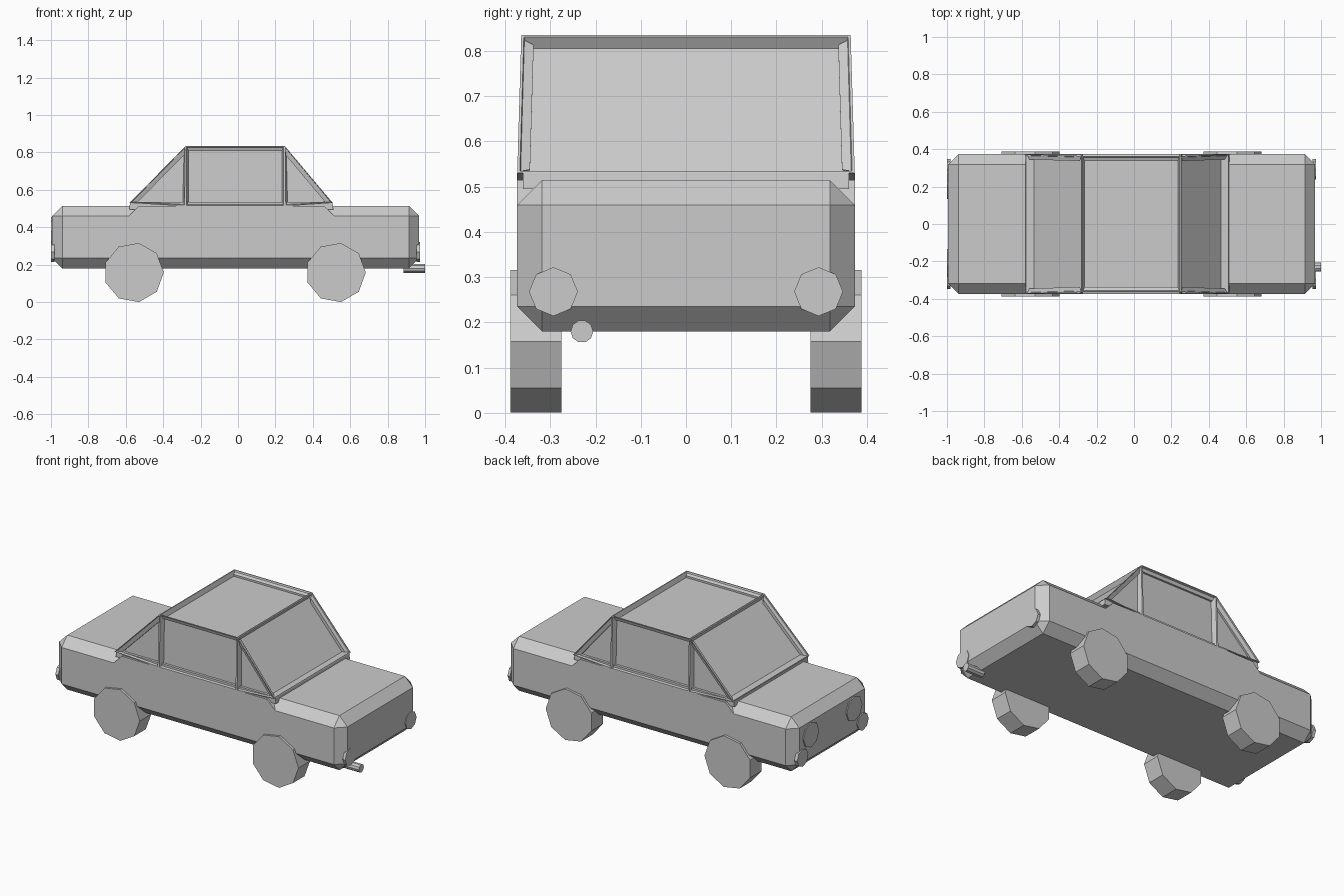
import bpy, bmesh
from math import cos, sin, tau

if "Cube" in bpy.data.objects:
    bpy.data.objects.remove(bpy.data.objects["Cube"])


def finish(bm, name):
    bmesh.ops.recalc_face_normals(bm, faces=bm.faces)
    mesh = bpy.data.meshes.new(name)
    bm.to_mesh(mesh)
    bm.free()
    obj = bpy.data.objects.new(name, mesh)
    bpy.context.collection.objects.link(obj)
    return obj


def prism(name, profile, axis, a, b):
    """Sweep a 2D profile between a and b along x (profile = y,z) or y (profile = x,z)."""
    bm = bmesh.new()
    put = (lambda u, v, t: (t, u, v)) if axis == 'x' else (lambda u, v, t: (u, t, v))
    rings = [[bm.verts.new(put(u, v, t)) for u, v in profile] for t in (a, b)]
    n = len(profile)
    for ring in rings:
        bm.faces.new(ring)
    for i in range(n):
        j = (i + 1) % n
        bm.faces.new((rings[0][i], rings[0][j], rings[1][j], rings[1][i]))
    return finish(bm, name)


def ngon(u, v, r, n):
    return [(u + r * cos(tau * i / n), v + r * sin(tau * i / n)) for i in range(n)]


# Body: box with every edge chamfered
bm = bmesh.new()
bmesh.ops.create_cube(bm, size=1)
for v in bm.verts:
    v.co = (-0.013 + v.co.x * 1.962, v.co.y * 0.746, 0.3475 + v.co.z * 0.335)
bmesh.ops.bevel(bm, geom=bm.edges[:], offset=0.055, segments=1, affect='EDGES')
finish(bm, "body")

# Sill filling the body chamfer below the cabin
prism("sill", [(-0.585, 0.45), (-0.585, 0.46), (-0.53, 0.515), (0.46, 0.515),
               (0.515, 0.46), (0.515, 0.45)], 'y', -0.373, 0.373)

# Cabin base ring
prism("cabin_base", [(-0.58, 0.495), (-0.578, 0.535), (0.505, 0.535), (0.51, 0.495)],
      'y', -0.36, 0.36)

# Cabin: roof, screens and three panes per side, all recessed in thin frames
bm = bmesh.new()
base_x, roof_x = (-0.58, -0.28, 0.25, 0.507), (-0.28, 0.25)
low, top = {}, {}
for s in (-1, 1):
    zs = (0.53, 0.512, 0.512, 0.53)
    low[s] = [bm.verts.new((x, s * 0.373, z)) for x, z in zip(base_x, zs)]
    top[s] = [bm.verts.new((x, s * 0.364, 0.835)) for x in roof_x]
panes = []
for s in (-1, 1):
    l, t = low[s], top[s]
    panes += [bm.faces.new(f) for f in ((l[0], l[1], t[0]),
                                        (l[1], l[2], t[1], t[0]),
                                        (l[2], l[3], t[1]))]
a, b = low[-1], low[1]
c, d = top[-1], top[1]
panes += [bm.faces.new(f) for f in ((c[0], c[1], d[1], d[0]),
                                    (a[0], c[0], d[0], b[0]),
                                    (a[3], b[3], d[1], c[1]))]
for i in range(3):
    bm.faces.new((a[i], b[i], b[i + 1], a[i + 1]))
bmesh.ops.recalc_face_normals(bm, faces=bm.faces)
bmesh.ops.inset_individual(bm, faces=panes, thickness=0.008, depth=0)
bmesh.ops.inset_individual(bm, faces=panes, thickness=0.014, depth=-0.028)
finish(bm, "cabin")

# Wheels
for end, x in (("front", -0.557), ("rear", 0.523)):
    for side, s in (("near", -1), ("far", 1)):
        prism(f"{end}_wheel_{side}", ngon(x, 0.158, 0.16, 9), 'y', s * 0.275, s * 0.388)

# Headlights, indicators and tail lights
for side, s in (("near", -1), ("far", 1)):
    prism(f"headlight_{side}", ngon(s * 0.21, 0.378, 0.076, 8), 'x', -1.0, -0.98)
    prism(f"indicator_{side}", ngon(s * 0.293, 0.268, 0.054, 8), 'x', -1.0, -0.98)
    prism(f"tail_light_{side}", ngon(s * 0.293, 0.268, 0.054, 8), 'x', 0.955, 0.972)

# Exhaust pipe
prism("exhaust", ngon(-0.23, 0.18, 0.025, 10), 'x', 0.885, 1.0)
